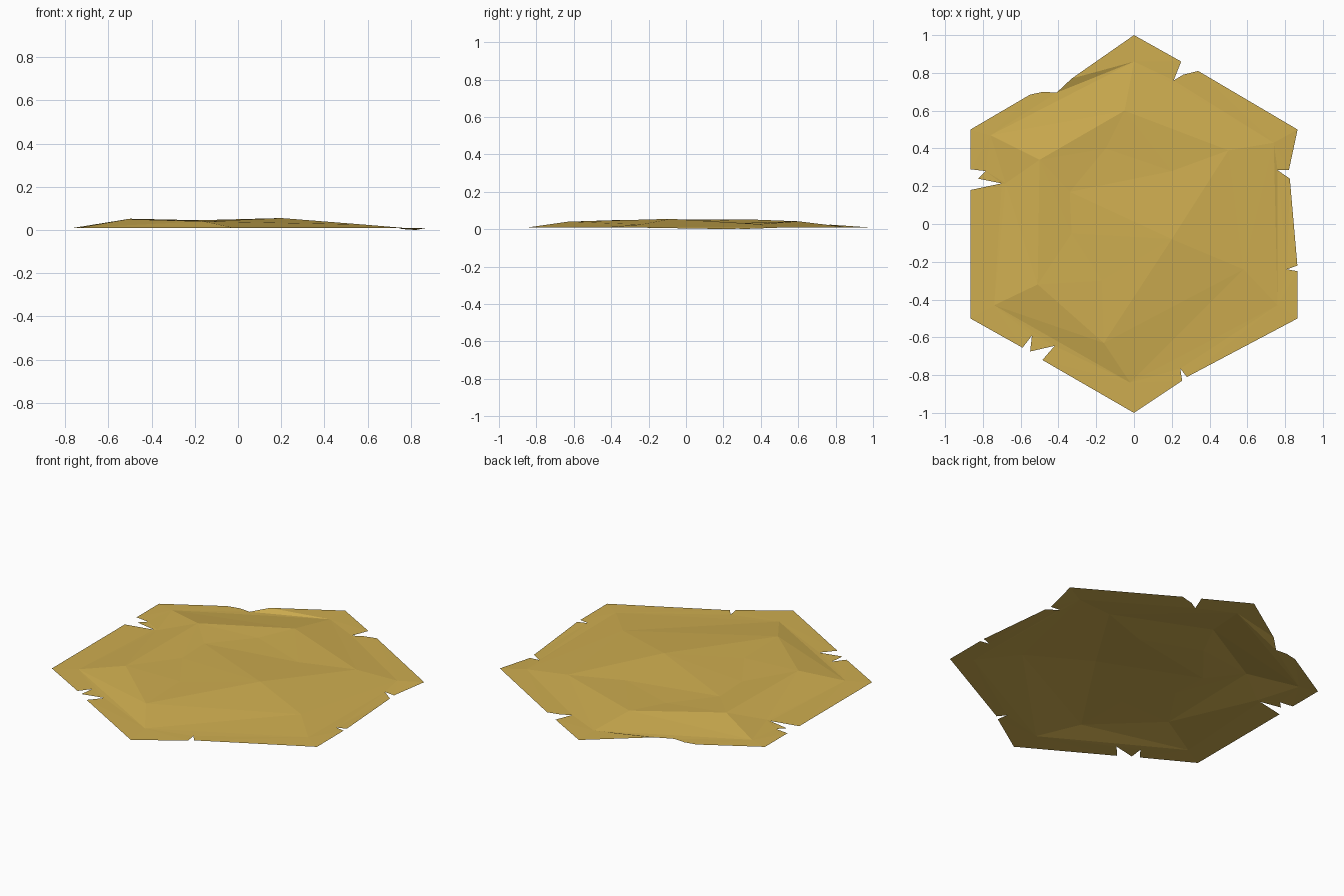
import bpy
from mathutils import Vector
from mathutils.geometry import delaunay_2d_cdt

RIM = 0.008

# Hexagonal rim with chipped notches
rim = [(0, 1), (0.25, 0.86), (0.21, 0.76), (0.26, 0.79), (0.34, 0.81),
       (0.866, 0.5), (0.82, 0.285), (0.76, 0.285), (0.825, 0.24),
       (0.865, -0.22), (0.81, -0.24), (0.865, -0.25), (0.866, -0.5),
       (0.28, -0.81), (0.245, -0.765), (0.255, -0.83), (0, -1),
       (-0.485, -0.72), (-0.42, -0.645), (-0.55, -0.675), (-0.54, -0.59),
       (-0.59, -0.655), (-0.866, -0.5), (-0.866, 0.18), (-0.70, 0.215),
       (-0.825, 0.24), (-0.785, 0.28), (-0.866, 0.29), (-0.866, 0.5),
       (-0.55, 0.685), (-0.48, 0.70), (-0.41, 0.695), (-0.33, 0.77)]
# Points of the rim that sink or curl up
rim_z = {6: 0.0, 7: 0.004, 8: 0.0, 32: 0.024}

# Foot of the mound, its crest and the hollow in the middle
foot = [(0, 0.86), (0.74, 0.43), (0.76, -0.43), (-0.02, -0.84),
        (-0.74, -0.43), (-0.68, 0.215), (-0.76, 0.47)]
crest = [(-0.05, 0.6, 0.042), (0.5, 0.39, 0.027), (0.58, -0.24, 0.025),
         (-0.16, -0.63, 0.04), (-0.51, -0.32, 0.05), (-0.5, 0.34, 0.052)]
hollow = [(-0.15, 0.4, 0.037), (0.2, 0.28, 0.032), (0.2, -0.08, 0.055),
          (-0.17, -0.3, 0.042), (-0.33, -0.05, 0.041), (-0.34, 0.17, 0.04)]

rings = [[(x, y, rim_z.get(i, RIM)) for i, (x, y) in enumerate(rim)],
         [(x, y, RIM + 0.002) for x, y in foot], crest, hollow]

# Join the rings into one triangulated sheet
points, edges = [], []
for ring in rings:
    start, n = len(points), len(ring)
    points += ring
    edges += [(start + i, start + (i + 1) % n) for i in range(n)]
co, _, tris, origin, _, _ = delaunay_2d_cdt(
    [Vector(p[:2]) for p in points], edges, [], 1, 1e-5)
verts = [(c.x, c.y, points[o[0]][2] if o else RIM) for c, o in zip(co, origin)]

mesh = bpy.data.meshes.new("ground_tile")
mesh.from_pydata(verts, [], [tuple(t) for t in tris])
mesh.update()
tile = bpy.data.objects.new("ground_tile", mesh)
bpy.context.collection.objects.link(tile)

sand = bpy.data.materials.new("sand")
sand.diffuse_color = (0.62, 0.42, 0.08, 1)
mesh.materials.append(sand)
